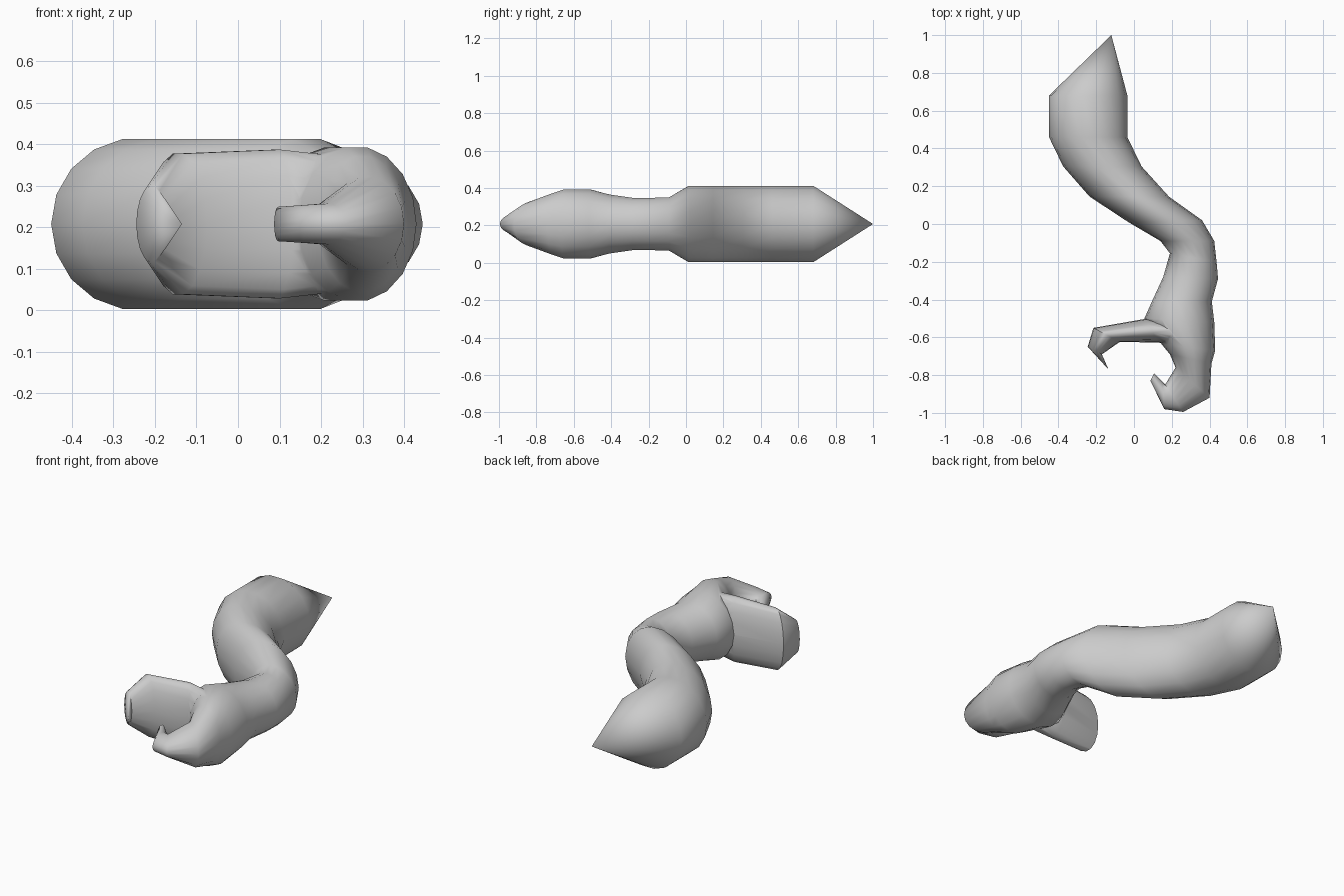
import bpy, bmesh, math

if "Cube" in bpy.data.objects:
    bpy.data.objects.remove(bpy.data.objects["Cube"])

ZC, SIDES = 0.2075, 18


def loft(name, rings, tip_start=None, tip_end=None):
    """Skin elliptical rings; each ring is (x1, y1, x2, y2, half height)."""
    bm = bmesh.new()
    loops = []
    for x1, y1, x2, y2, h in rings:
        loop = []
        for i in range(SIDES):
            a = 2 * math.pi * i / SIDES
            t = 0.5 - 0.5 * math.cos(a)
            loop.append(bm.verts.new((x1 + (x2 - x1) * t,
                                      y1 + (y2 - y1) * t,
                                      ZC + h * math.sin(a))))
        loops.append(loop)
    for a, b in zip(loops, loops[1:]):
        for i in range(SIDES):
            j = (i + 1) % SIDES
            bm.faces.new((a[i], a[j], b[j], b[i]))
    for loop, tip in ((loops[0], tip_start), (loops[-1], tip_end)):
        if tip:
            v = bm.verts.new((tip[0], tip[1], ZC))
            for i in range(SIDES):
                bm.faces.new((loop[i], loop[(i + 1) % SIDES], v))
        else:
            bm.faces.new(loop)
    bmesh.ops.recalc_face_normals(bm, faces=bm.faces)
    mesh = bpy.data.meshes.new(name)
    bm.to_mesh(mesh)
    bm.free()
    for p in mesh.polygons:
        p.use_smooth = True
    ob = bpy.data.objects.new(name, mesh)
    bpy.context.collection.objects.link(ob)
    return ob


# Arm, wrist, palm and the large hooked finger
arm = loft("claw_arm", [
    (-0.45, 0.68, -0.035, 0.68, 0.2075),
    (-0.45, 0.46, -0.035, 0.46, 0.2075),
    (-0.375, 0.305, 0.04, 0.305, 0.2075),
    (-0.235, 0.145, 0.185, 0.145, 0.2075),
    (-0.03, 0.01, 0.36, 0.02, 0.2075),
    (0.14, -0.09, 0.425, -0.09, 0.145),
    (0.19, -0.155, 0.437, -0.20, 0.142),
    (0.155, -0.28, 0.445, -0.29, 0.142),
    (0.095, -0.41, 0.412, -0.41, 0.160),
    (0.055, -0.50, 0.425, -0.52, 0.187),
    (0.145, -0.635, 0.43, -0.67, 0.187),
    (0.19, -0.69, 0.41, -0.74, 0.165),
    (0.22, -0.76, 0.40, -0.92, 0.115),
    (0.165, -0.85, 0.26, -0.995, 0.05),
    (0.15, -0.835, 0.16, -0.98, 0.046),
    (0.107, -0.79, 0.087, -0.83, 0.042),
], tip_start=(-0.12, 1.0))

# Opposing broad thumb, ending in a sharp hook
thumb = loft("thumb", [
    (0.25, -0.51, 0.25, -0.65, 0.165),
    (0.06, -0.502, 0.13, -0.628, 0.182),
    (-0.215, -0.55, -0.075, -0.624, 0.172),
    (-0.245, -0.65, -0.17, -0.69, 0.092),
], tip_end=(-0.135, -0.77))

# Fuse the thumb into the palm
mod = arm.modifiers.new("join_thumb", 'BOOLEAN')
mod.operation = 'UNION'
mod.solver = 'EXACT'
mod.object = thumb
thumb.hide_render = True
thumb.hide_viewport = False
bpy.context.view_layer.objects.active = arm
arm.select_set(True)
bpy.ops.object.modifier_apply(modifier=mod.name)
bpy.data.objects.remove(thumb)
bpy.ops.object.shade_smooth_by_angle(angle=math.radians(60))
